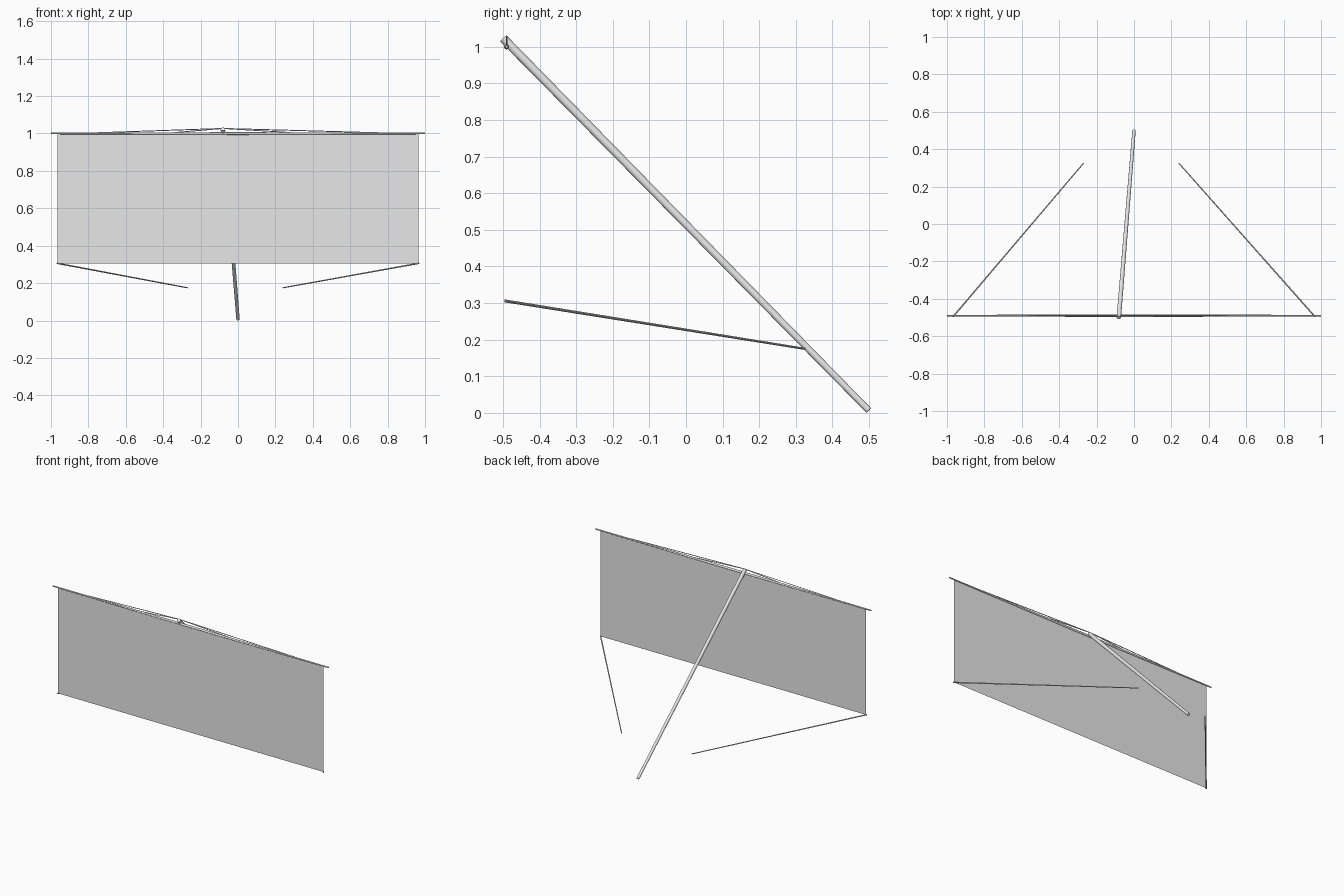
import bpy
from mathutils import Vector

if "Cube" in bpy.data.objects:
    bpy.data.objects.remove(bpy.data.objects["Cube"])

grey = bpy.data.materials.new("light_grey")
grey.diffuse_color = (0.8, 0.8, 0.8, 1)
grey.use_nodes = True
grey.node_tree.nodes["Principled BSDF"].inputs["Base Color"].default_value = grey.diffuse_color


def rod(name, a, b, r1, r2, sides=12):
    """Tapered round rod from point a to point b."""
    a, b = Vector(a), Vector(b)
    d = b - a
    bpy.ops.mesh.primitive_cone_add(vertices=sides, radius1=r1, radius2=r2,
                                    depth=d.length, location=(a + b) / 2,
                                    rotation=d.to_track_quat('Z', 'Y').to_euler())
    ob = bpy.context.object
    ob.name = name
    ob.data.materials.append(grey)
    bpy.ops.object.shade_smooth_by_angle()
    return ob


Y = -0.49          # plane of the hanging sheet
TOP = 1.0          # height of the crossbar

# Leaning pole
rod("leaning_pole", (0, 0.499, 0.007), (-0.081, -0.499, 1.023), 0.009, 0.012, 16)

# Crossbar in two tapering halves
for side, s in (("left", -1), ("right", 1)):
    rod("crossbar_" + side, (0, Y, TOP), (s, Y, TOP), 0.007, 0.004)

# Hanging sheet
bpy.ops.mesh.primitive_plane_add(size=1, location=(0, Y, 0.653),
                                 rotation=(1.5707963, 0, 0))
sheet = bpy.context.object
sheet.name = "hanging_sheet"
sheet.scale = (1.93, 0.695, 1)
sheet.data.materials.append(grey)

# Bridle lines from the pole tip to the crossbar
for i, x in enumerate((-0.75, -0.35, 0.3, 0.75)):
    rod("bridle_line_%d" % (i + 1), (-0.08, Y, 1.027), (x, Y, TOP + 0.004),
        0.0025, 0.0025, 6)

# Lines from the lower sheet corners back towards the pole
rod("corner_line_left", (-0.967, -0.495, 0.306), (-0.27, 0.325, 0.175), 0.004, 0.003, 8)
rod("corner_line_right", (0.967, -0.495, 0.306), (0.24, 0.325, 0.175), 0.004, 0.003, 8)
